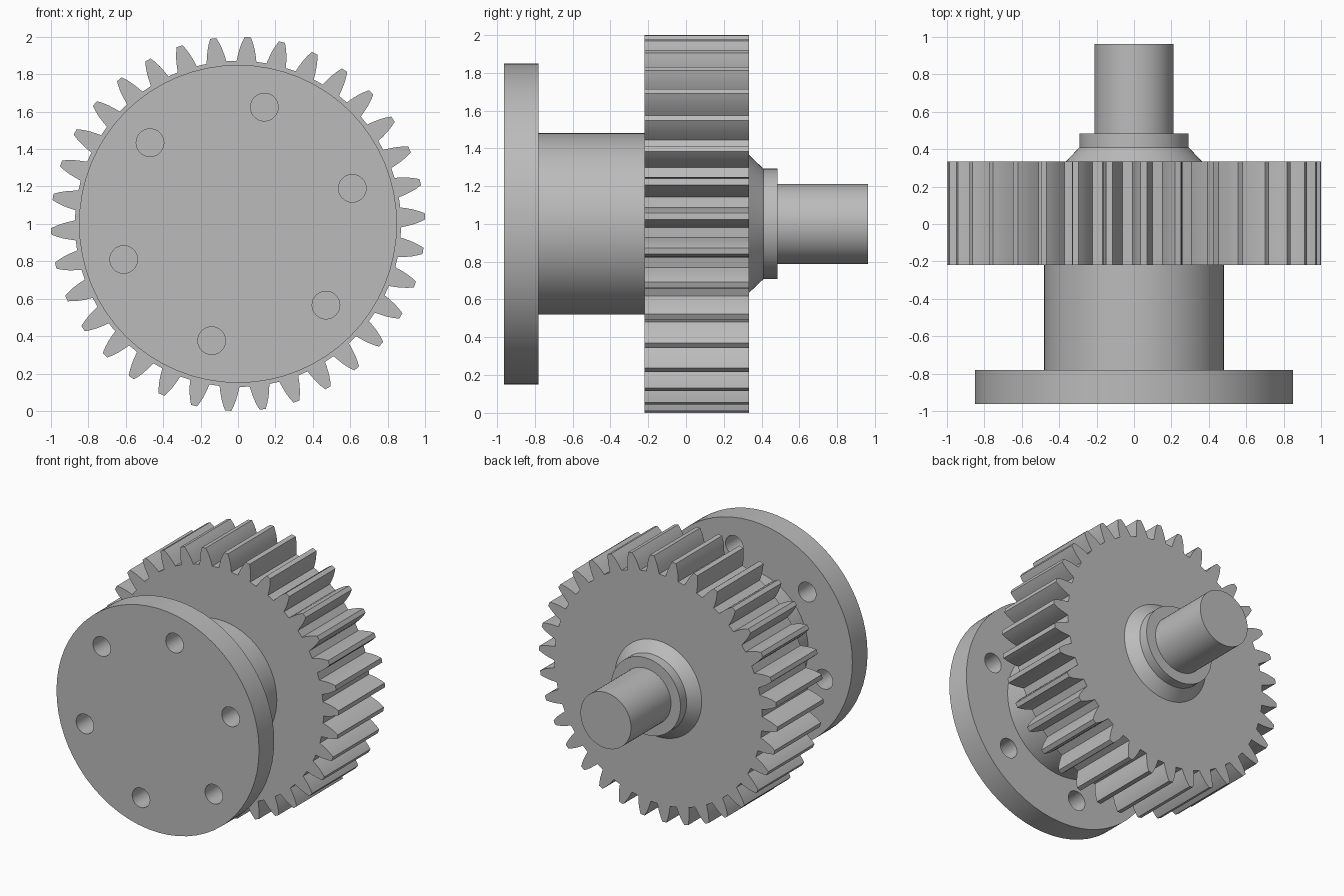
import bpy, bmesh, math
from mathutils import Matrix

cube = bpy.data.objects.get("Cube")
if cube:
    bpy.data.objects.remove(cube, do_unlink=True)

# Single steel grey material
steel = bpy.data.materials.new("steel_grey")
steel.use_nodes = True
colour = (0.5, 0.5, 0.5, 1.0)
steel.diffuse_color = colour
steel.node_tree.nodes["Principled BSDF"].inputs["Base Color"].default_value = colour

AXIS_Z = 1.0     # height of the shaft axis
SEGMENTS = 64


def finish(name, bm):
    """Turn a bmesh into a named object with sharp-edged smooth shading."""
    bmesh.ops.recalc_face_normals(bm, faces=bm.faces)
    mesh = bpy.data.meshes.new(name)
    bm.to_mesh(mesh)
    bm.free()
    mesh.materials.append(steel)
    obj = bpy.data.objects.new(name, mesh)
    bpy.context.collection.objects.link(obj)
    smooth(obj)
    return obj


def smooth(obj):
    bpy.ops.object.select_all(action='DESELECT')
    obj.select_set(True)
    bpy.context.view_layer.objects.active = obj
    bpy.ops.object.shade_smooth_by_angle(angle=math.radians(30))


def loft(name, rings):
    """Solid through outlines; each ring is (y, [(x, z offset from axis), ...])."""
    bm = bmesh.new()
    loops = [[bm.verts.new((x, y, AXIS_Z + z)) for x, z in pts] for y, pts in rings]
    n = len(loops[0])
    for a, b in zip(loops, loops[1:]):
        for i in range(n):
            j = (i + 1) % n
            bm.faces.new((a[i], a[j], b[j], b[i]))
    bm.faces.new(loops[0])
    bm.faces.new(loops[-1])
    return finish(name, bm)


def polar(r, degrees):
    a = math.radians(degrees)
    return (r * math.cos(a), r * math.sin(a))


def circle(r):
    return [polar(r, 360 * i / SEGMENTS) for i in range(SEGMENTS)]


def turned(name, profile):
    """Round part about the y axis from (y, radius) pairs."""
    return loft(name, [(y, circle(r)) for y, r in profile])


# Mounting flange with six through holes
flange = turned("mounting_flange", [(-0.962, 0.85), (-0.78, 0.85)])
bm = bmesh.new()
for i in range(6):
    x, z = polar(0.64, 17.3 + 60 * i)
    bmesh.ops.create_cone(
        bm, cap_ends=True, segments=32, radius1=0.074, radius2=0.074, depth=0.5,
        matrix=Matrix.Translation((x, -0.87, AXIS_Z + z)) @ Matrix.Rotation(math.pi / 2, 4, 'X'))
cutter = finish("bolt_hole_cutter", bm)
cutter.hide_render = True
cut = flange.modifiers.new("bolt_holes", 'BOOLEAN')
cut.operation = 'DIFFERENCE'
cut.solver = 'EXACT'
cut.object = cutter
bpy.context.view_layer.objects.active = flange
bpy.ops.object.modifier_apply(modifier=cut.name)
bpy.data.objects.remove(cutter, do_unlink=True)
smooth(flange)

# Thick hub between flange and gear
turned("hub", [(-0.79, 0.48), (-0.21, 0.48)])

# Spur gear: curved flanks as (radius, half angle in degrees)
TEETH = 34
flank = [(0.872, 3.5), (0.905, 3.0), (0.94, 2.4), (0.972, 1.7), (1.0, 0.95)]
outline = []
for t in range(TEETH):
    centre = 2.3 + 360 * t / TEETH
    outline += [polar(r, centre - h) for r, h in flank]
    outline += [polar(r, centre + h) for r, h in reversed(flank)]
loft("spur_gear", [(-0.22, outline), (0.333, outline)])

# Tapered shoulder and collar behind the gear
turned("shoulder_collar", [(0.323, 0.375), (0.333, 0.365), (0.41, 0.292), (0.483, 0.292)])

# Output shaft
turned("output_shaft", [(0.473, 0.212), (0.962, 0.212)])
